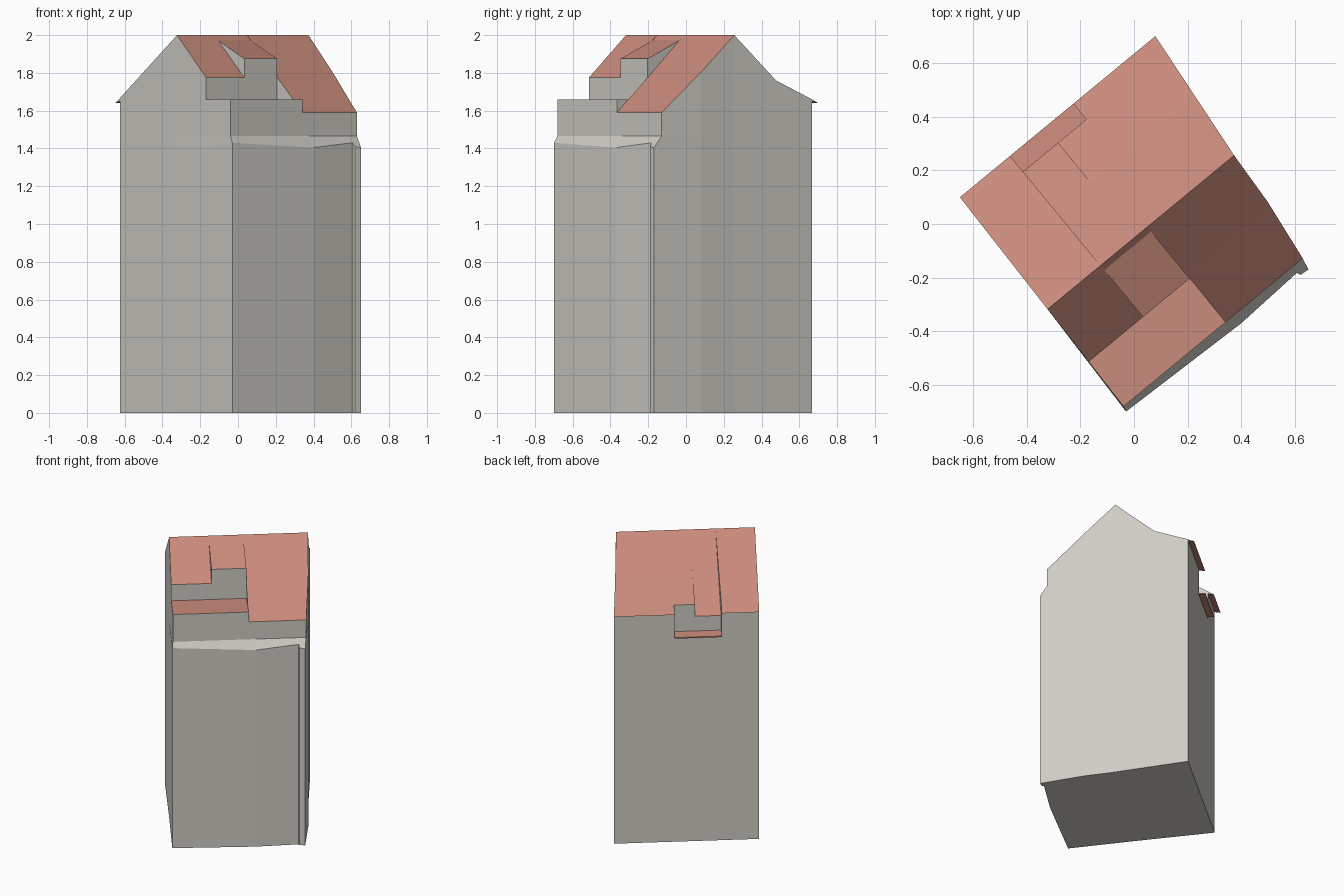
import bpy, bmesh
from math import cos, sin, radians

if "Cube" in bpy.data.objects:
    bpy.data.objects.remove(bpy.data.objects["Cube"], do_unlink=True)


def material(name, rgb):
    m = bpy.data.materials.new(name)
    m.use_nodes = True
    m.diffuse_color = (*rgb, 1)
    m.node_tree.nodes["Principled BSDF"].inputs["Base Color"].default_value = (*rgb, 1)
    return m


WALL = material("warm grey wall", (0.63, 0.61, 0.56))
ROOF = material("terracotta roof", (0.59, 0.26, 0.20))

# The house is turned on its plot: u runs along the ridge, f towards the street
C, S = cos(radians(39.5)), sin(radians(39.5))
RIDGE, BEND, FRONT, BACK, EAVE = 0.04, 0.256, 0.5, -0.45, -0.49
BASE = 1.465


def place(u, f, z):
    return (u * C + f * S, u * S - f * C, z)


def left_end(f):
    return -0.45 - 0.0253 * f


def right_end(f):
    pts = [(EAVE, 0.507), (RIDGE, 0.451), (BEND, 0.437), (FRONT, 0.404)]
    for (f0, u0), (f1, u1) in zip(pts, pts[1:]):
        if f <= f1:
            break
    return u0 + (u1 - u0) * (f - f0) / (f1 - f0)


def finish(name, bm, rule):
    bmesh.ops.recalc_face_normals(bm, faces=bm.faces)
    for face in bm.faces:
        face.material_index = rule(face)
    me = bpy.data.meshes.new(name)
    bm.to_mesh(me)
    bm.free()
    me.materials.append(WALL)
    me.materials.append(ROOF)
    bpy.context.collection.objects.link(bpy.data.objects.new(name, me))


def sloping(face):
    return int(abs(face.normal.z) > 0.2)


def section(name, profile, u0=None, u1=None, rule=sloping):
    """Extrude an (f, z) profile along the ridge; None means run to the gable."""
    bm = bmesh.new()
    a = [bm.verts.new(place(left_end(f) if u0 is None else u0, f, z)) for f, z in profile]
    b = [bm.verts.new(place(right_end(f) if u1 is None else u1, f, z)) for f, z in profile]
    bm.faces.new(a)
    bm.faces.new(b)
    for i in range(len(a)):
        j = (i + 1) % len(a)
        bm.faces.new((a[i], a[j], b[j], b[i]))
    finish(name, bm, rule)


# Main body: bent front wall with a sloping ledge at its top
street = [(-0.468, 0.521, 1.43), (0.0735, 0.54, 1.405), (0.353, 0.527, 1.43),
          (0.358, 0.541, 1.41), (0.394, 0.545, 1.405)]
sides = [(right_end(f), f) for f in (BEND, RIDGE, BACK)]
sides += [(left_end(f), f) for f in (BACK, RIDGE)]
bm = bmesh.new()
rings = [[], [], []]
for i, (u, f, z) in enumerate(street):
    top_u = {0: left_end(FRONT), len(street) - 1: right_end(FRONT)}.get(i, u)
    for ring, p in zip(rings, ((u, f, 0), (u, f, z), (top_u, FRONT, BASE))):
        ring.append(bm.verts.new(place(*p)))
for u, f in sides:
    for ring, z in zip(rings, (0, 1.4, BASE)):
        ring.append(bm.verts.new(place(u, f, z)))
for low, high in zip(rings, rings[1:]):
    for i in range(len(low)):
        j = (i + 1) % len(low)
        bm.faces.new((low[i], low[j], high[j], high[i]))
bm.faces.new(rings[0])
bm.faces.new(rings[2])
finish("main_body", bm, lambda face: 0)

# Splits between roof sections, along the ridge
SLOT, DORMER_END, STEEP_END, NOTCH_END = -0.195, 0.031, -0.027, 0.111
NOTCH, SET_BACK = -0.414, 0.289
ridge_wall = [(RIDGE, BASE), (RIDGE, 2)]

# Street side
section("front_left_roof", ridge_wall + [(SET_BACK, 1.775), (SET_BACK, BASE)], None, SLOT)
section("front_dormer", ridge_wall + [(0.062, 1.975), (SET_BACK, 1.875), (SET_BACK, BASE)],
        SLOT, DORMER_END)
section("front_right_roof_upper", ridge_wall + [(BEND, 1.805), (BEND, BASE)], DORMER_END, None)
section("front_right_roof_lower",
        [(BEND, BASE), (BEND, 1.805), (FRONT, 1.59), (FRONT, BASE)], DORMER_END, None)
section("terrace", [(SET_BACK, BASE), (SET_BACK, 1.66), (FRONT, 1.66), (FRONT, BASE)],
        None, DORMER_END)

# Yard side, with overhanging eaves
eave = [(EAVE, 1.64), (BACK, 1.65), (BACK, BASE)]
kink = [(-0.223, 1.76)]
section("back_left_roof", ridge_wall + [(BACK, 1.667)] + eave, None, SLOT)
section("back_steep_roof", ridge_wall + [(NOTCH, 1.59), (NOTCH, BASE)], SLOT, STEEP_END)
section("back_notch_roof", ridge_wall + kink + [(NOTCH, 1.675), (NOTCH, BASE)],
        STEEP_END, NOTCH_END)
section("back_right_roof", ridge_wall + kink + [(BACK, 1.66)] + eave, NOTCH_END, None)
section("notch_canopy", [(NOTCH, 1.485), (EAVE, 1.478), (EAVE, 1.47), (NOTCH, 1.477)],
        SLOT, NOTCH_END, lambda face: 1)
